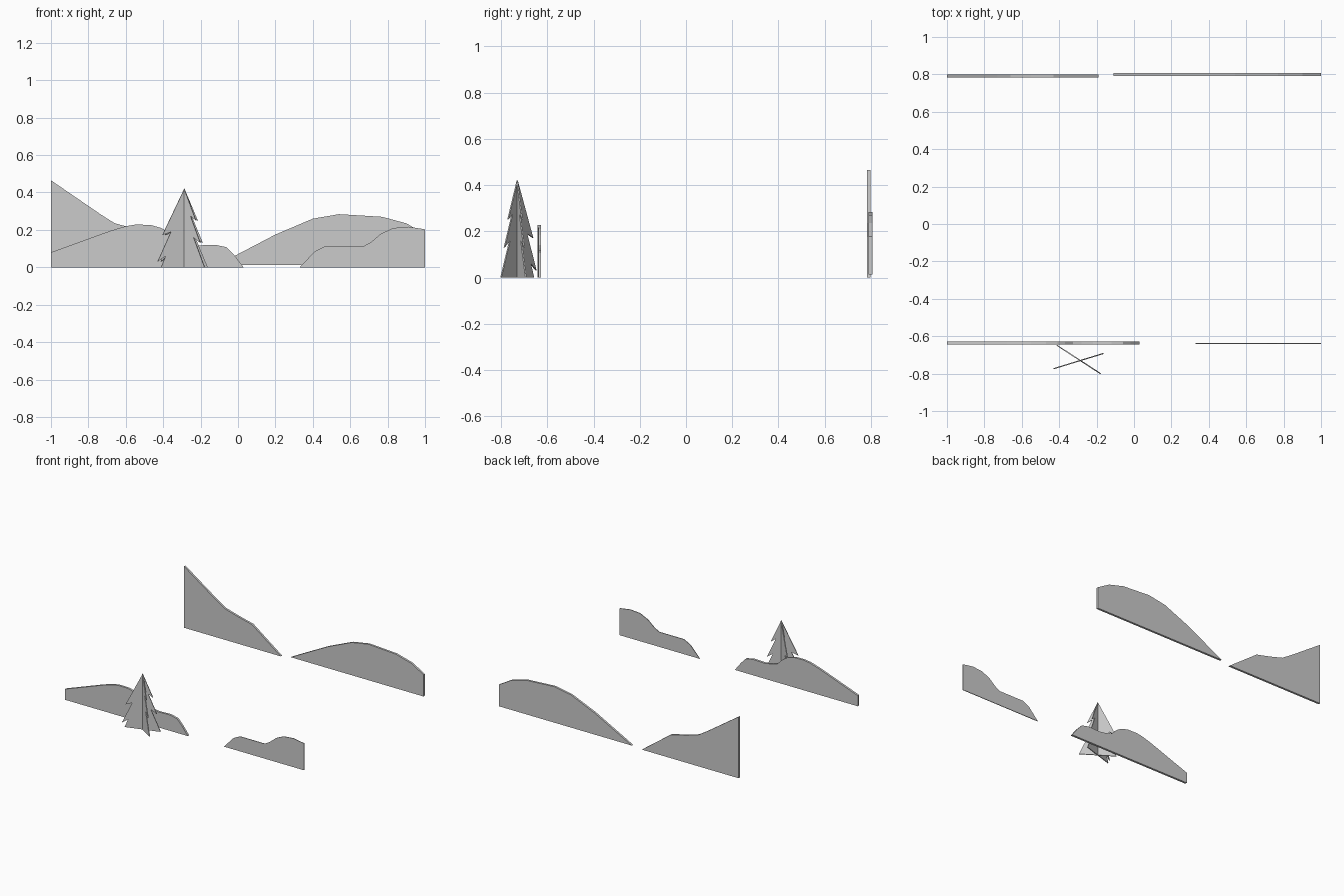
import bpy, bmesh
from math import radians

if "Cube" in bpy.data.objects:
    bpy.data.objects.remove(bpy.data.objects["Cube"])


def cutout(name, outline, thickness, location, angle=0):
    """Flat board: an x-z outline extruded towards +y."""
    bm = bmesh.new()
    face = bm.faces.new([bm.verts.new((x, 0, z)) for x, z in outline])
    ext = bmesh.ops.extrude_face_region(bm, geom=[face])
    moved = [v for v in ext["geom"] if isinstance(v, bmesh.types.BMVert)]
    bmesh.ops.translate(bm, verts=moved, vec=(0, thickness, 0))
    # Centre the thickness on the board's own origin
    bmesh.ops.translate(bm, verts=bm.verts, vec=(0, -thickness / 2, 0))
    bmesh.ops.recalc_face_normals(bm, faces=bm.faces)
    mesh = bpy.data.meshes.new(name)
    bm.to_mesh(mesh)
    bm.free()
    obj = bpy.data.objects.new(name, mesh)
    obj.location = location
    obj.rotation_euler.z = radians(angle)
    bpy.context.collection.objects.link(obj)
    return obj


# Back hills
cutout("back_left_hill",
       [(-1, 0), (-0.19, 0), (-0.43, 0.176), (-0.55, 0.205), (-0.66, 0.236),
        (-0.73, 0.28), (-1, 0.465)],
       0.016, (0, 0.791, 0))
cutout("back_right_hill",
       [(-0.11, 0.012), (1, 0.012), (1, 0.177), (0.9, 0.235), (0.77, 0.27),
        (0.54, 0.284), (0.4, 0.26), (0.2, 0.175), (-0.02, 0.06)],
       0.016, (0, 0.798, 0))

# Front hills
cutout("front_left_hill",
       [(-1, 0), (0.03, 0), (-0.02, 0.065), (-0.06, 0.107), (-0.12, 0.12),
        (-0.22, 0.117), (-0.28, 0.127), (-0.325, 0.14), (-0.37, 0.185),
        (-0.41, 0.21), (-0.47, 0.227), (-0.55, 0.228), (-0.6, 0.22),
        (-0.68, 0.196), (-1, 0.08)],
       0.016, (0, -0.635, 0))
cutout("front_right_hill",
       [(0.33, 0), (1, 0), (1, 0.203), (0.91, 0.217), (0.83, 0.21),
        (0.765, 0.18), (0.71, 0.134), (0.67, 0.112), (0.465, 0.112),
        (0.41, 0.085)],
       0.005, (0, -0.638, 0))

# Tree made of two crossed boards
tree = [(0, 0.42), (-0.123, 0.172), (-0.075, 0.19), (-0.15, 0.03),
        (-0.105, 0.06), (-0.13, 0), (0.13, 0), (0.06, 0.16), (0.103, 0.13),
        (0.04, 0.275), (0.075, 0.25)]
for i, angle in enumerate((-33, 17)):
    cutout(f"tree_board_{i + 1}", tree, 0.006, (-0.287, -0.73, 0), angle)
